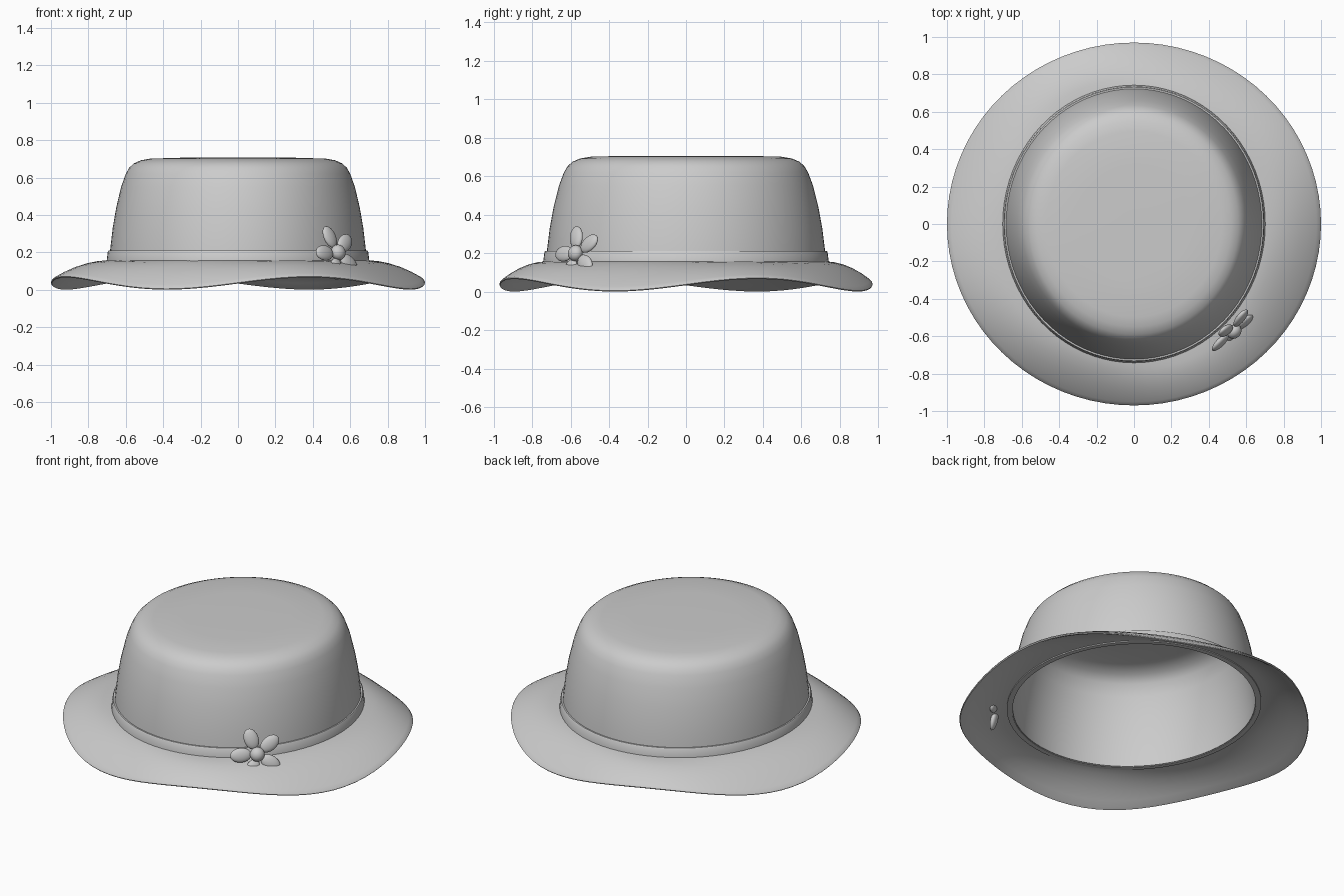
import bpy, bmesh, math
from mathutils import Matrix, Vector

if "Cube" in bpy.data.objects:
    bpy.data.objects.remove(bpy.data.objects["Cube"])

SEG = 80
felt = bpy.data.materials.new("light_grey")
felt.diffuse_color = (0.6, 0.6, 0.6, 1)
felt.use_nodes = True
felt.node_tree.nodes["Principled BSDF"].inputs["Base Color"].default_value = felt.diffuse_color


def finish(name, bm, angle=30):
    bmesh.ops.recalc_face_normals(bm, faces=bm.faces)
    mesh = bpy.data.meshes.new(name)
    bm.to_mesh(mesh)
    bm.free()
    mesh.materials.append(felt)
    obj = bpy.data.objects.new(name, mesh)
    bpy.context.collection.objects.link(obj)
    bpy.ops.object.select_all(action='DESELECT')
    obj.select_set(True)
    bpy.context.view_layer.objects.active = obj
    bpy.ops.object.shade_smooth_by_angle(angle=math.radians(angle))
    return obj


def revolve(name, profile, place, closed=True):
    """Sweep a profile around z; place(a, b, angle) gives each point."""
    bm = bmesh.new()
    rings = [[bm.verts.new(place(a, b, 2 * math.pi * i / SEG)) for i in range(SEG)]
             for a, b in profile]
    pairs = list(zip(rings, rings[1:]))
    if closed:
        pairs.append((rings[-1], rings[0]))
    for r0, r1 in pairs:
        for i in range(SEG):
            j = (i + 1) % SEG
            bm.faces.new((r0[i], r0[j], r1[j], r1[i]))
    if not closed:
        bm.faces.new(rings[0])
        bm.faces.new(rings[-1])
    return finish(name, bm)


def oval(r, z, a):
    return (r * math.cos(a), r * 1.057 * math.sin(a), z)


def wavy(t, z, a):
    # brim point: t runs from crown (0) to rim (1), four waves around
    return ((0.70 + 0.30 * t) * math.cos(a), (0.735 + 0.235 * t) * math.sin(a),
            z + 0.033 * max(t, 0) * math.sin(4 * a))


# Crown: hollow shell, outside from the top down, then inside back up
outer = [(0.04, 0.706), (0.30, 0.706), (0.47, 0.701), (0.52, 0.692), (0.558, 0.675),
         (0.582, 0.652), (0.60, 0.62), (0.625, 0.55), (0.651, 0.44), (0.67, 0.33),
         (0.684, 0.21), (0.688, 0.135)]
inner = [(0.67, 0.135), (0.668, 0.21), (0.654, 0.33), (0.635, 0.44), (0.609, 0.55),
         (0.583, 0.62), (0.545, 0.66), (0.47, 0.683), (0.30, 0.688), (0.04, 0.688)]
revolve("crown", outer + inner, oval, closed=False)

# Hat band around the crown base
revolve("hat_band", [(0.675, 0.211), (0.692, 0.211), (0.696, 0.205), (0.703, 0.15),
                     (0.703, 0.132), (0.675, 0.132)], oval)

# Brim: curved down and wavy, with a thin lip
top = [(-0.05, 0.158), (0.0, 0.157), (0.2, 0.149), (0.4, 0.133), (0.6, 0.110),
       (0.8, 0.080), (0.92, 0.058), (0.985, 0.045), (1.0, 0.038)]
under = [(0.985, 0.033), (0.92, 0.041), (0.8, 0.062), (0.6, 0.092), (0.4, 0.115),
         (0.2, 0.131), (0.0, 0.139), (-0.05, 0.140)]
revolve("brim", top + under, wavy)

# Flower on the front right, leaning with the crown
lean = math.radians(16)
out = Vector((math.sqrt(0.5), -math.sqrt(0.5), 0))
side = Vector((math.sqrt(0.5), math.sqrt(0.5), 0))
normal = out * math.cos(lean) + Vector((0, 0, math.sin(lean)))
up = Vector((0, 0, math.cos(lean))) - out * math.sin(lean)
centre = Vector((0.528, -0.567, 0.197))


def blob(name, pos, along, across, size):
    basis = Matrix((along, across, normal)).transposed().to_4x4()
    bm = bmesh.new()
    bmesh.ops.create_uvsphere(bm, u_segments=20, v_segments=12, radius=1)
    bmesh.ops.transform(bm, verts=bm.verts,
                        matrix=Matrix.Translation(pos) @ basis @ Matrix.Diagonal((*size, 1)))
    finish(name, bm, 60)


for k in range(5):
    ang = math.radians(36 + 72 * k)
    along = side * math.cos(ang) + up * math.sin(ang)
    across = up * math.cos(ang) - side * math.sin(ang)
    blob(f"petal_{k + 1}", centre + along * 0.093, along, across, (0.062, 0.042, 0.02))
blob("flower_centre", centre + normal * 0.012, side, up, (0.042, 0.042, 0.035))
